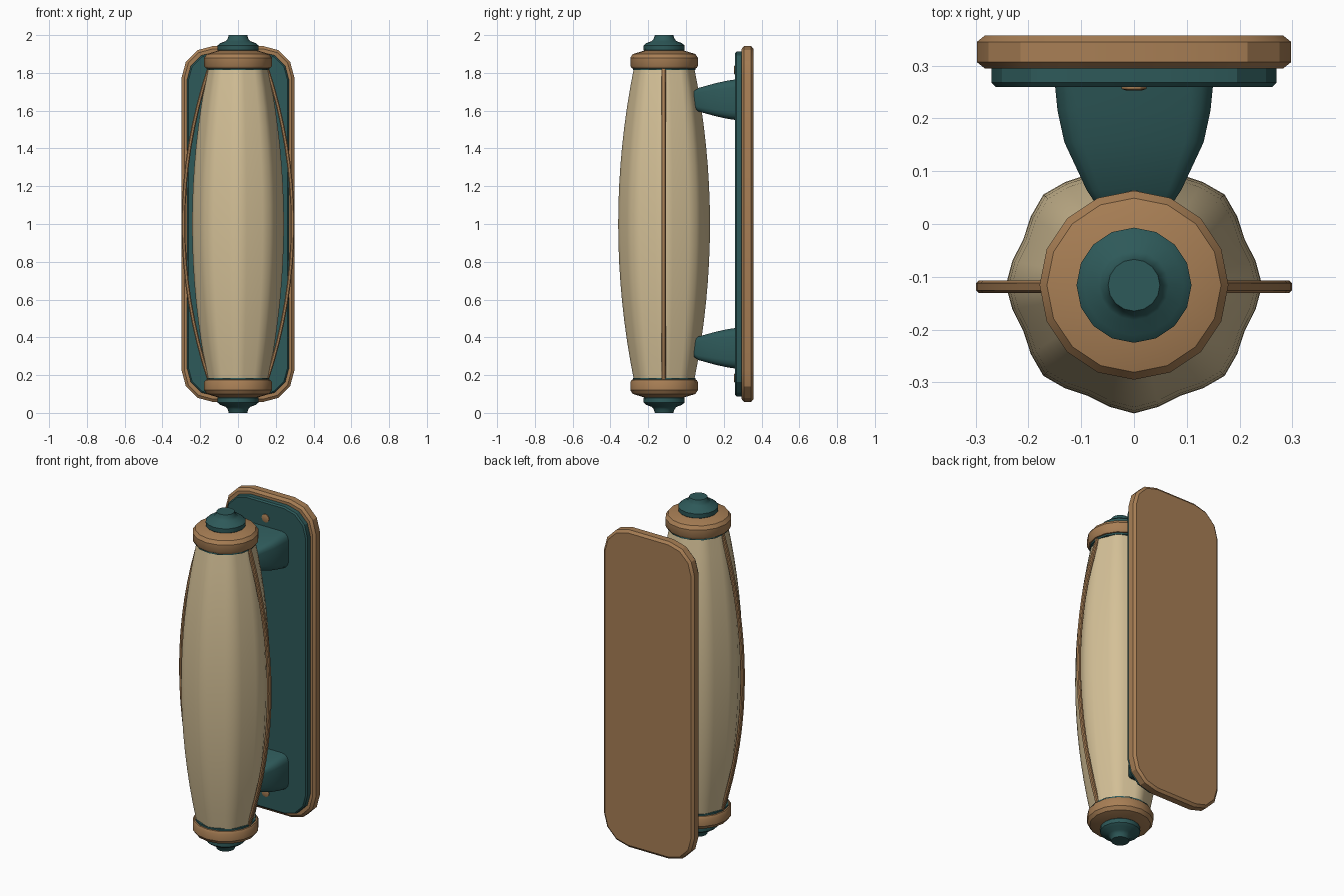
import bpy, bmesh, math
from math import sin, cos, pi

cube = bpy.data.objects.get("Cube")
if cube:
    bpy.data.objects.remove(cube, do_unlink=True)

AXIS_Y = -0.116   # vertical axis of the lamp body
MID_Z = 1.0       # everything mirrors about this height


def material(name, rgb):
    m = bpy.data.materials.new(name)
    m.use_nodes = True
    colour = (*rgb, 1)
    m.diffuse_color = colour
    bsdf = next(n for n in m.node_tree.nodes if n.type == 'BSDF_PRINCIPLED')
    bsdf.inputs["Base Color"].default_value = colour
    return m


CREAM = material("cream glass", (0.66, 0.53, 0.31))
WOOD = material("warm wood", (0.39, 0.21, 0.09))
TEAL = material("dark teal metal", (0.027, 0.1, 0.1))


def loft(name, rings, mat, angle=30):
    """Skin a list of equal-length point rings and cap both ends."""
    bm = bmesh.new()
    rows = [[bm.verts.new(p) for p in ring] for ring in rings]
    n = len(rows[0])
    for a, b in zip(rows, rows[1:]):
        for i in range(n):
            j = (i + 1) % n
            bm.faces.new((a[i], a[j], b[j], b[i]))
    bm.faces.new(rows[0])
    bm.faces.new(rows[-1])
    bmesh.ops.recalc_face_normals(bm, faces=bm.faces)
    me = bpy.data.meshes.new(name)
    bm.to_mesh(me)
    bm.free()
    me.materials.append(mat)
    ob = bpy.data.objects.new(name, me)
    bpy.context.collection.objects.link(ob)
    bpy.ops.object.select_all(action='DESELECT')
    ob.select_set(True)
    bpy.context.view_layer.objects.active = ob
    bpy.ops.object.shade_smooth_by_angle(angle=math.radians(angle))
    return ob


def circle(r, z, sides=16, lobe=0):
    """Horizontal ring on the lamp axis, optionally with eight soft lobes."""
    pts = []
    for i in range(sides):
        t = 2 * pi * i / sides
        rr = r * (1 + lobe * (cos(8 * t) - 1) / 2)
        pts.append((rr * cos(t), AXIS_Y + rr * sin(t), z))
    return pts


def rounded(w, h, radius, y, z=MID_Z, steps=3):
    """Upright rounded rectangle of half sizes w, h."""
    pts = []
    for q, (sx, sz) in enumerate(((1, 1), (-1, 1), (-1, -1), (1, -1))):
        for k in range(steps + 1):
            t = pi / 2 * (q + k / steps)
            pts.append((sx * (w - radius) + radius * cos(t), y,
                        z + sz * (h - radius) + radius * sin(t)))
    return pts


# Bulging lobed shade
ROWS = 16
shade = []
for i in range(ROWS + 1):
    u = 2 * i / ROWS - 1
    shade.append(circle(0.243 - 0.083 * u * u, MID_Z + 0.825 * u, 32, 0.065))
loft("shade", shade, CREAM, 40)

# Wooden back board and teal wall plate
loft("back_board", [rounded(0.283, 0.927, 0.15, 0.295), rounded(0.298, 0.942, 0.165, 0.307),
                    rounded(0.298, 0.942, 0.165, 0.345), rounded(0.283, 0.927, 0.15, 0.357)],
     WOOD, 25)
loft("wall_plate", [rounded(0.262, 0.904, 0.142, 0.26), rounded(0.27, 0.912, 0.15, 0.268),
                    rounded(0.27, 0.912, 0.15, 0.297)], TEAL, 25)

# End fittings, arms and screws, at the top and bottom
CAP = ((0.155, 0.822), (0.172, 0.825), (0.179, 0.838), (0.179, 0.88), (0.165, 0.9), (0.105, 0.918))
FINIAL = ((0.1, 0.91), (0.108, 0.92), (0.109, 0.945), (0.095, 0.957),
          (0.066, 0.968), (0.055, 0.98), (0.049, 1.0))
ARM = ((0.15, 0.108, 0.265), (0.145, 0.1, 0.215), (0.132, 0.087, 0.155),
       (0.09, 0.062, 0.065), (0.075, 0.045, 0.042))
for side, s in (("upper", 1), ("lower", -1)):
    loft(side + "_cap", [circle(r, MID_Z + s * z) for r, z in CAP], WOOD)
    loft(side + "_finial", [circle(r, MID_Z + s * z) for r, z in FINIAL], TEAL)
    loft(side + "_collar", [circle(0.165, MID_Z + s * z) for z in (0.814, 0.824)], TEAL)
    loft(side + "_arm", [rounded(w, h, 0.4 * h, y, MID_Z + s * 0.658) for w, h, y in ARM], TEAL)
    loft(side + "_screw", [rounded(r, r, r * 0.98, y, MID_Z + s * 0.815)
                           for r, y in ((0.014, 0.253), (0.024, 0.256), (0.024, 0.262))], WOOD)

# Thin bowed strips on both flanks
for side, s in (("left", 1), ("right", -1)):
    rings = []
    for i in range(ROWS + 1):
        u = 2 * i / ROWS - 1
        x, z = 0.299 - 0.137 * u * u, MID_Z + 0.83 * u
        rings.append([(s * (x + dx), AXIS_Y - 0.003 + dy, z) for dx, dy in
                      ((-0.02, -0.007), (-0.015, -0.012), (-0.005, -0.012), (0, -0.007),
                       (0, 0.007), (-0.005, 0.012), (-0.015, 0.012), (-0.02, 0.007))])
    loft(side + "_strip", rings, WOOD)
